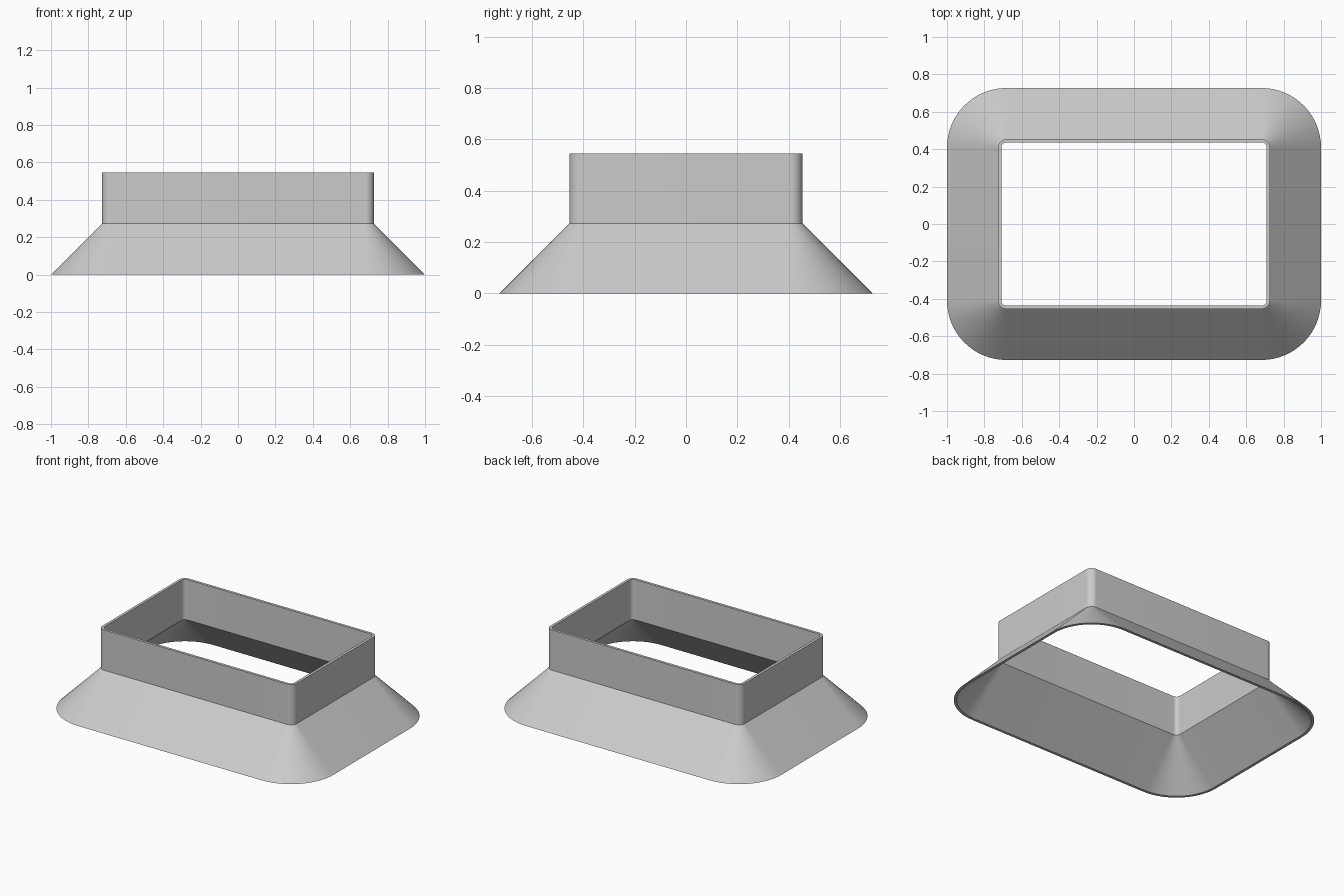
import bpy, bmesh, math

cube = bpy.data.objects.get("Cube")
if cube:
    bpy.data.objects.remove(cube, do_unlink=True)

CORE_X, CORE_Y = 0.682, 0.409   # centres of the corner arcs
SEGMENTS = 16                   # segments per rounded corner
WALL = 0.018
FLARE, NECK = 0.318, 0.045      # corner radii at the foot and the neck
MID_Z, TOP_Z = 0.273, 0.545

grey = bpy.data.materials.new("plain_grey")
grey.use_nodes = True
colour = (0.6, 0.6, 0.6, 1)
grey.diffuse_color = colour
grey.node_tree.nodes["Principled BSDF"].inputs["Base Color"].default_value = colour


def rounded_ring(bm, radius, z):
    """Vertices of a rounded rectangle around the shared corner centres."""
    verts = []
    corners = [(1, 1), (-1, 1), (-1, -1), (1, -1)]
    for quarter, (sx, sy) in enumerate(corners):
        for i in range(SEGMENTS + 1):
            a = (quarter + i / SEGMENTS) * math.pi / 2
            verts.append(bm.verts.new((sx * CORE_X + radius * math.cos(a),
                                       sy * CORE_Y + radius * math.sin(a), z)))
    return verts


# Wall section, up the outside and down the inside
section = [(FLARE, 0), (NECK, MID_Z), (NECK, TOP_Z),
           (NECK - WALL, TOP_Z), (NECK - WALL, MID_Z), (FLARE - WALL, 0)]

# Flared skirt and straight neck as one hollow shell
bm = bmesh.new()
rings = [rounded_ring(bm, r, z) for r, z in section]
for k, lower in enumerate(rings):
    upper = rings[(k + 1) % len(rings)]
    for i in range(len(lower)):
        j = (i + 1) % len(lower)
        bm.faces.new((lower[i], lower[j], upper[j], upper[i]))
bmesh.ops.recalc_face_normals(bm, faces=bm.faces)

mesh = bpy.data.meshes.new("flared_collar")
bm.to_mesh(mesh)
bm.free()
mesh.materials.append(grey)
collar = bpy.data.objects.new("flared_collar", mesh)
bpy.context.collection.objects.link(collar)

# Smooth corners with crisp rims and crease
bpy.ops.object.select_all(action="DESELECT")
collar.select_set(True)
bpy.context.view_layer.objects.active = collar
bpy.ops.object.shade_smooth_by_angle(angle=math.radians(30))
